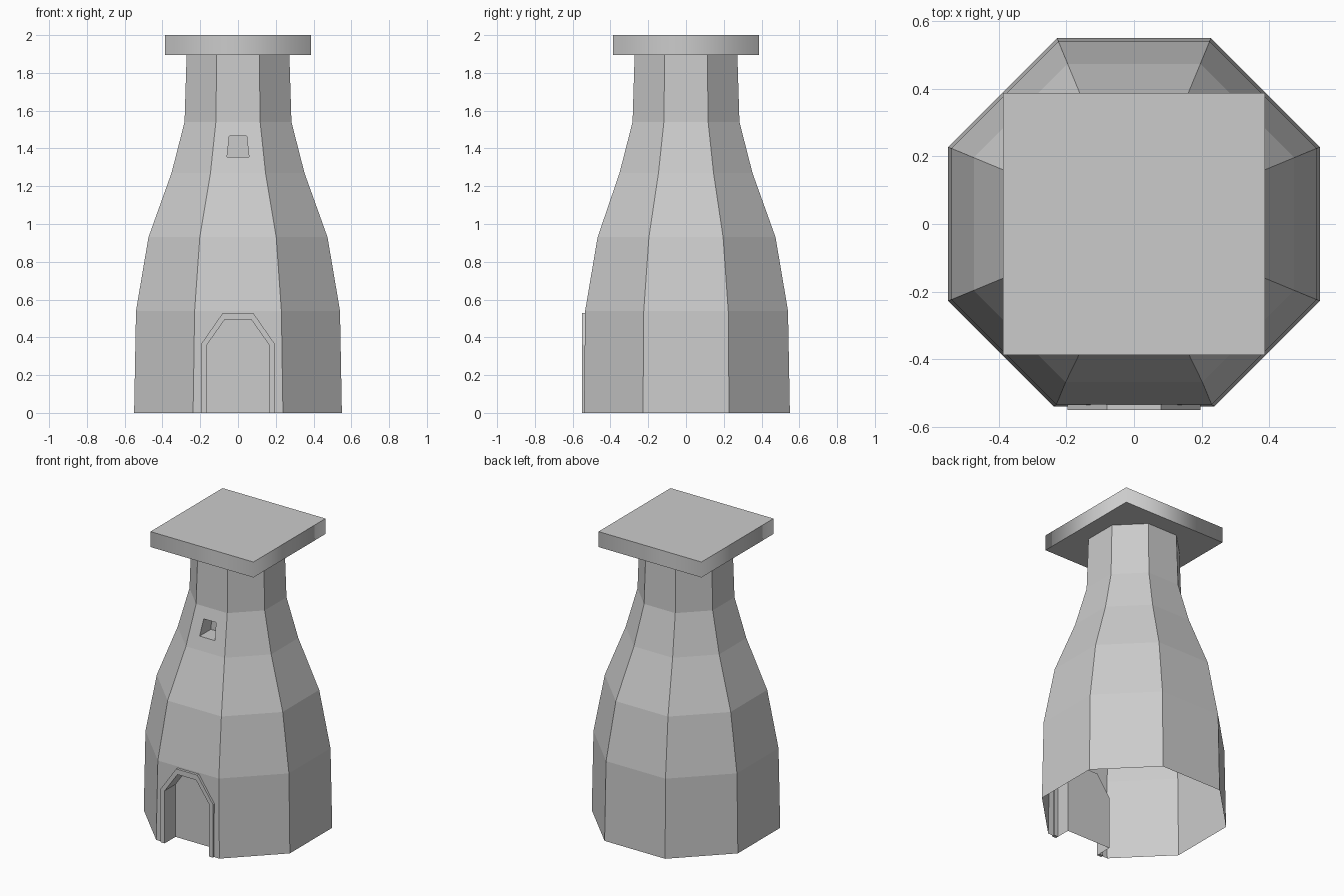
import bpy
import bmesh

cube = bpy.data.objects.get("Cube")
if cube:
    bpy.data.objects.remove(cube, do_unlink=True)

stone = bpy.data.materials.new("grey_stone")
stone.use_nodes = True
GREY = (0.6, 0.6, 0.6, 1)
stone.diffuse_color = GREY
stone.node_tree.nodes["Principled BSDF"].inputs["Base Color"].default_value = GREY


def add_object(name, bm):
    bmesh.ops.recalc_face_normals(bm, faces=bm.faces)
    mesh = bpy.data.meshes.new(name)
    bm.to_mesh(mesh)
    bm.free()
    mesh.materials.append(stone)
    obj = bpy.data.objects.new(name, mesh)
    bpy.context.scene.collection.objects.link(obj)
    return obj


def bridge(bm, a, b):
    n = len(a)
    for i in range(n):
        j = (i + 1) % n
        bm.faces.new((a[i], a[j], b[j], b[i]))


def prism(name, outline, y0, y1):
    """Extrude an (x, z) outline along y."""
    bm = bmesh.new()
    near, far = [[bm.verts.new((x, y, z)) for x, z in outline] for y in (y0, y1)]
    bridge(bm, near, far)
    bm.faces.new(near)
    bm.faces.new(far)
    return add_object(name, bm)


def mirrored(half):
    """Complete an outline from its left half."""
    return half + [(-x, z) for x, z in reversed(half)]


def arch(width, spring, crown, top, foot=0.0):
    return mirrored([(-width, foot), (-width, spring), (-crown, top)])


# Tower: eight-sided rings given as height, half width, front wall distance
RINGS = [(0, 0.55, 0.54), (0.54, 0.54, 0.534), (0.93, 0.474, 0.468),
         (1.27, 0.352, 0.352), (1.54, 0.283, 0.283), (1.895, 0.272, 0.272)]
bm = bmesh.new()
rings = []
for z, a, front in RINGS:
    c = a * 0.4142
    w = c + a - front
    points = [(-w, -front), (w, -front), (a, -c), (a, c),
              (c, a), (-c, a), (-a, c), (-a, -c)]
    rings.append([bm.verts.new((x, y, z)) for x, y in points])
for low, high in zip(rings, rings[1:]):
    bridge(bm, low, high)
bm.faces.new(rings[0])
bm.faces.new(rings[-1])
tower = add_object("tower", bm)

# Recesses for the doorway and the small window
cutters = [
    prism("doorway_cutter", arch(0.166, 0.358, 0.07, 0.494, -0.1), -0.7, -0.435),
    prism("window_cutter", mirrored([(-0.058, 1.355), (-0.046, 1.465)]), -0.5, -0.21),
]
for cutter in cutters:
    cutter.hide_render = True
    mod = tower.modifiers.new(cutter.name, "BOOLEAN")
    mod.operation = "DIFFERENCE"
    mod.solver = "EXACT"
    mod.object = cutter
bpy.context.view_layer.update()
graph = bpy.context.evaluated_depsgraph_get()
cut_mesh = bpy.data.meshes.new_from_object(tower.evaluated_get(graph))
tower.modifiers.clear()
tower.data = cut_mesh
for cutter in cutters:
    bpy.data.objects.remove(cutter, do_unlink=True)

# Open the hollow tower at both ends
bm = bmesh.new()
bm.from_mesh(cut_mesh)
ends = [f for f in bm.faces if abs(f.normal.z) > 0.99
        and (f.calc_center_median().z < 0.01 or f.calc_center_median().z > 1.89)]
bmesh.ops.delete(bm, geom=ends, context="FACES")
bm.to_mesh(cut_mesh)
bm.free()

# Raised door surround
outer = arch(0.197, 0.362, 0.08, 0.53)
inner = arch(0.166, 0.358, 0.07, 0.494)
prism("door_surround", outer + inner[::-1], -0.551, -0.53)

# Square cap slab, softly shaded around its sides
bm = bmesh.new()
bmesh.ops.create_cube(bm, size=1)
for v in bm.verts:
    v.co = (v.co.x * 0.775, v.co.y * 0.775, 1.9475 + v.co.z * 0.105)
for f in bm.faces:
    f.smooth = abs(f.normal.z) < 0.5
for e in bm.edges:
    e.smooth = abs(e.verts[0].co.z - e.verts[1].co.z) > 0.05
add_object("cap_slab", bm)
